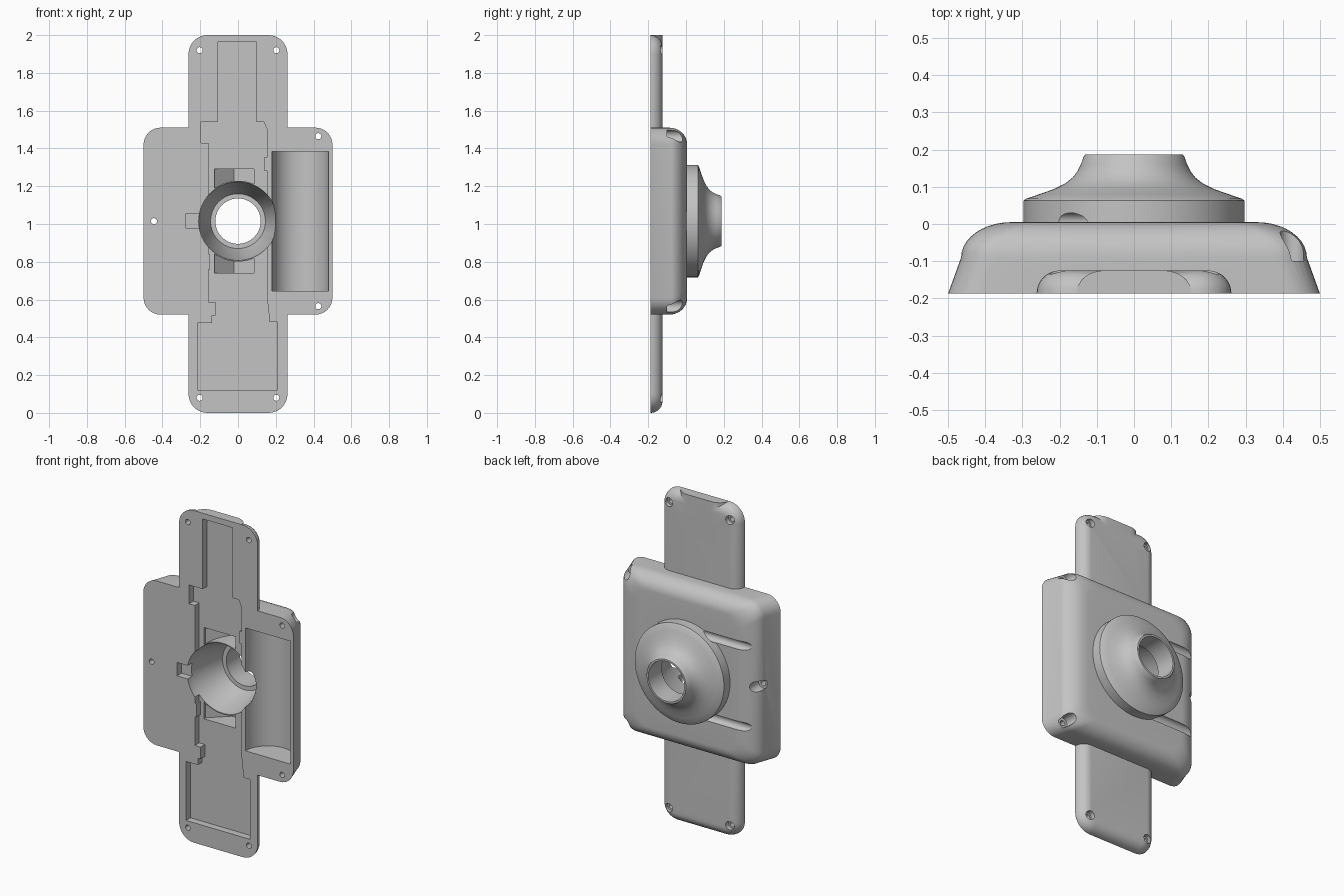
import bpy, bmesh
from math import sin, cos, pi

old = bpy.data.objects.get("Cube")
if old:
    bpy.data.objects.remove(old, do_unlink=True)

FRONT = -0.187      # flat mating face
MID = 1.015         # height of the lens axis

grey = bpy.data.materials.new("plain grey")
grey.use_nodes = True
grey.diffuse_color = (0.55, 0.55, 0.55, 1)
grey.node_tree.nodes["Principled BSDF"].inputs["Base Color"].default_value = (0.55, 0.55, 0.55, 1)


def skin(name, rings):
    """Solid through a stack of rings with equal point counts, capped at both ends."""
    bm = bmesh.new()
    loops = [[bm.verts.new(p) for p in ring] for ring in rings]
    n = len(loops[0])
    for a, b in zip(loops, loops[1:]):
        for i in range(n):
            j = (i + 1) % n
            bm.faces.new((a[i], a[j], b[j], b[i]))
    bm.faces.new(loops[0])
    bm.faces.new(loops[-1])
    bmesh.ops.recalc_face_normals(bm, faces=bm.faces)
    mesh = bpy.data.meshes.new(name)
    bm.to_mesh(mesh)
    bm.free()
    mesh.materials.append(grey)
    obj = bpy.data.objects.new(name, mesh)
    bpy.context.collection.objects.link(obj)
    return obj


def rounded_ring(y, hx, hz, r, steps=8):
    pts = []
    for k, (sx, sz) in enumerate([(1, 1), (-1, 1), (-1, -1), (1, -1)]):
        for i in range(steps + 1):
            a = pi / 2 * (k + i / steps)
            pts.append((sx * (hx - r) + r * cos(a), y, MID + sz * (hz - r) + r * sin(a)))
    return pts


def turned(name, profile, x=0, z=MID, n=96):
    """Solid of revolution about a front-to-back axis; profile is (radius, y)."""
    return skin(name, [[(x + r * cos(2 * pi * i / n), y, z + r * sin(2 * pi * i / n))
                        for i in range(n)] for r, y in profile])


def prism_y(name, outline, y0, y1):
    return skin(name, [[(x, y, z) for x, z in outline] for y in (y0, y1)])


def prism_z(name, outline, z0, z1):
    return skin(name, [[(x, y, z) for x, y in outline] for z in (z0, z1)])


def boolean(target, tool, operation):
    mod = target.modifiers.new(operation, "BOOLEAN")
    mod.operation, mod.solver, mod.object = operation, "EXACT", tool
    bpy.context.view_layer.update()
    done = bpy.data.meshes.new_from_object(target.evaluated_get(bpy.context.evaluated_depsgraph_get()))
    target.modifiers.clear()
    target.data = done
    bpy.data.objects.remove(tool, do_unlink=True)


# Main body: flared sides with a softly rounded back
rings = [rounded_ring(FRONT, 0.5, 0.495, 0.09)]
for i in range(11):
    t = pi / 2 * i / 10
    rings.append(rounded_ring(-0.09 + 0.095 * sin(t), 0.33 + 0.135 * cos(t),
                              0.41 + 0.085 * cos(t), 0.09))
housing = skin("camera_housing", rings)

# Long thin strip with rounded back edges
rings = []
for i in range(9):
    t = pi / 2 * i / 8
    rings.append(rounded_ring(FRONT + 0.062 * sin(t), 0.2 + 0.062 * cos(t),
                              0.94 + 0.06 * cos(t), 0.04 + 0.06 * cos(t)))
strip = skin("strip", [[(x, y, z - MID + 1) for x, y, z in ring] for ring in rings])
boolean(housing, strip, "UNION")

# Cable exit bump on the upper end
arc = [pi / 2 * i / 8 for i in range(9)]
half = [(0.08 + 0.075 * cos(t), FRONT + 0.062 * sin(t)) for t in arc]
bump = prism_z("cable_exit", half + [(-x, y) for x, y in reversed(half)], 1.85, 2.0)
boolean(housing, bump, "UNION")

# Flange and flared lens collar on the back
collar = [(0.297, -0.03), (0.297, 0.063), (0.29, 0.068), (0.255, 0.08), (0.215, 0.094),
          (0.185, 0.109), (0.165, 0.125), (0.152, 0.142), (0.143, 0.16), (0.136, 0.18), (0.131, 0.187)]
boolean(housing, turned("lens_collar", collar), "UNION")

# Shallow cable channel in the front face
right = [(0.095, 1.965), (0.095, 1.543), (0.135, 1.543), (0.155, 1.5), (0.155, 1.355),
         (0.14, 1.355), (0.14, 1.28), (0.155, 1.28), (0.155, 0.6), (0.168, 0.48), (0.21, 0.48), (0.21, 0.12)]
left = [(-0.215, 0.12), (-0.215, 0.475), (-0.137, 0.475), (-0.137, 0.515), (-0.12, 0.515),
        (-0.12, 0.587), (-0.157, 0.587), (-0.157, 0.76), (-0.147, 0.76), (-0.147, 0.84),
        (-0.157, 0.84), (-0.157, 0.975), (-0.275, 0.975), (-0.275, 1.055), (-0.157, 1.055),
        (-0.157, 1.43), (-0.195, 1.43), (-0.195, 1.543), (-0.105, 1.543), (-0.105, 1.965)]
boolean(housing, prism_y("channel", right + left, FRONT - 0.02, FRONT + 0.042), "DIFFERENCE")

# Half-round battery bay
bay = [(0.33 + 0.15 * cos(pi * i / 32), FRONT + 0.15 * sin(pi * i / 32)) for i in range(33)]
bay += [(0.18, FRONT - 0.02), (0.48, FRONT - 0.02)]
boolean(housing, prism_z("battery_bay", bay, 0.645, 1.385), "DIFFERENCE")

# Pockets above and below the funnel, with sloping floors
floor = [(-0.125, -0.2), (-0.125, -0.13), (-0.02, -0.03), (0.085, -0.03), (0.085, -0.2)]
pockets = prism_z("pockets", floor, 0.74, 1.29)
boolean(pockets, turned("funnel_wall", [(0.214, -0.3), (0.214, 0.1)]), "DIFFERENCE")
boolean(housing, pockets, "DIFFERENCE")

# Lens funnel and bore
funnel = [(0.208, -0.25), (0.208, -0.14), (0.145, 0.06), (0.12, 0.0601), (0.12, 0.25)]
boolean(housing, turned("funnel", funnel), "DIFFERENCE")

# Sideways screw grooves beside the flange
for dz in (-0.243, 0.243):
    ends = [[(x, 0.004 + 0.026 * cos(pi * i / 16), MID + dz + 0.026 * sin(pi * i / 16))
             for i in range(32)] for x in (-0.5, 0)]
    boolean(housing, skin("groove", ends), "DIFFERENCE")

# Screw holes with counterbores from the back
screws = [(sx * 0.203, z, -0.152, 0.026) for sx in (-1, 1) for z in (0.08, 1.92)]
screws += [(x, z, -0.1, 0.032) for x, z in ((0.425, 1.465), (0.425, 0.565), (-0.445, MID))]
for x, z, seat, r in screws:
    hole = [(0.016, -0.25), (0.016, seat), (r, seat + 0.0001), (r, 0.1)]
    boolean(housing, turned("screw_hole", hole, x, z, 32), "DIFFERENCE")

# Smooth curved surfaces, keep edges crisp
bpy.ops.object.select_all(action="DESELECT")
housing.select_set(True)
bpy.context.view_layer.objects.active = housing
bpy.ops.object.shade_smooth_by_angle(angle=pi / 7)
